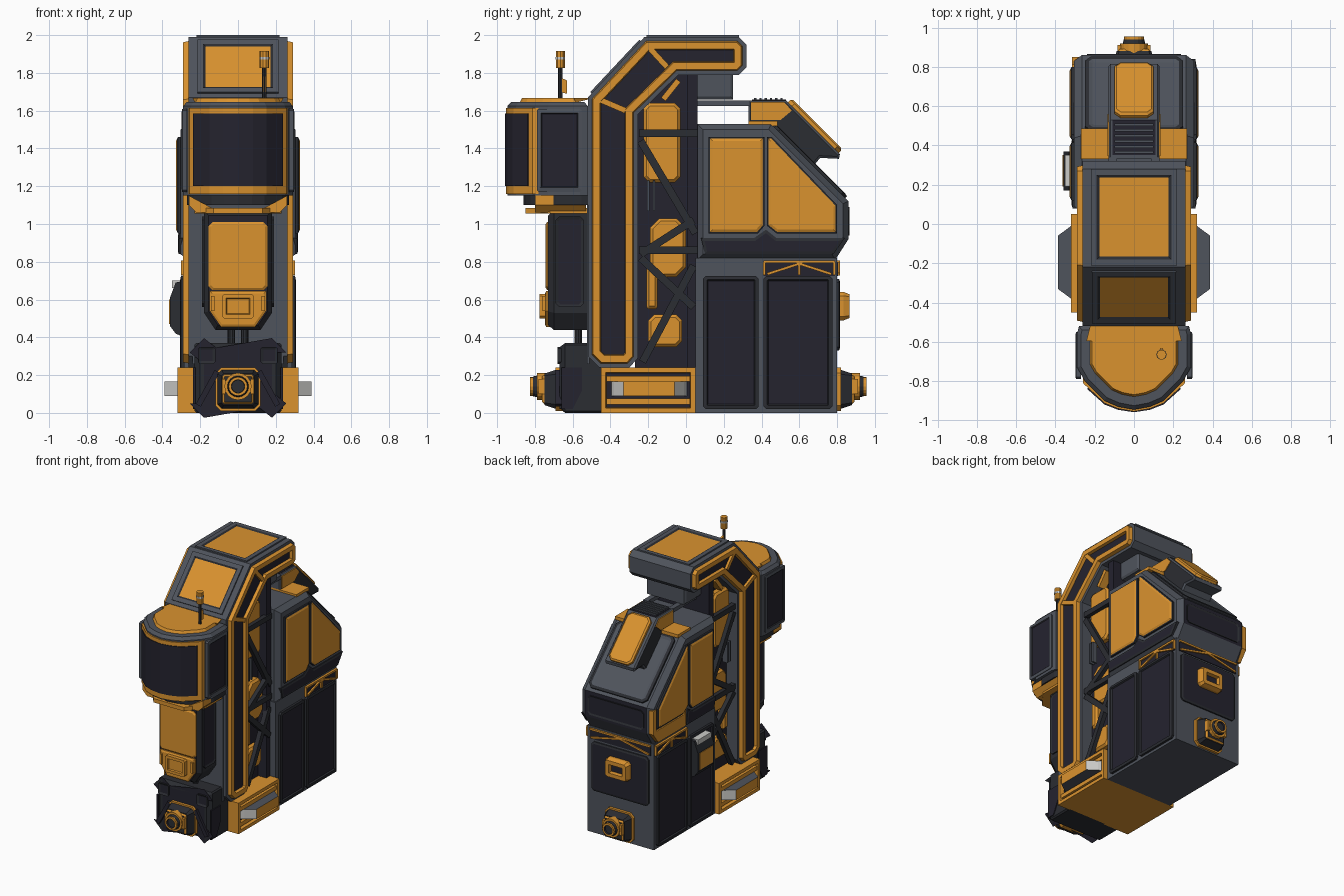
import bpy, bmesh, math
from mathutils import Vector

if "Cube" in bpy.data.objects:
    bpy.data.objects.remove(bpy.data.objects["Cube"])

def material(name, rgb):
    m = bpy.data.materials.new(name)
    m.diffuse_color = (*rgb, 1)
    m.use_nodes = True
    m.node_tree.nodes["Principled BSDF"].inputs["Base Color"].default_value = m.diffuse_color
    return m

O = material("orange", (0.70, 0.29, 0.028))
G = material("steel grey", (0.078, 0.088, 0.108))
D = material("dark navy", (0.018, 0.017, 0.028))
K = material("charcoal", (0.024, 0.026, 0.032))
W = material("light grey", (0.60, 0.60, 0.58))

# drawing planes: (u, v); extrusion runs along u x v
PLANES = {"side": ((0, 1, 0), (0, 0, 1)), "left": ((0, -1, 0), (0, 0, 1)),
          "front": ((1, 0, 0), (0, 0, 1)), "back": ((-1, 0, 0), (0, 0, 1)),
          "top": ((1, 0, 0), (0, 1, 0))}

def solid(name, pts, plane, d0, d1, mat, insets=(), mirror=False, o=(0, 0, 0), paint=None):
    """Extrude a 2D outline; each inset (thickness, depth, material) reworks the outer cap."""
    u, v = (Vector(a).normalized() for a in (PLANES[plane] if isinstance(plane, str) else plane))
    n, o = u.cross(v), Vector(o)
    area = sum(p[0] * q[1] - q[0] * p[1] for p, q in zip(pts, pts[1:] + pts[:1]))
    if area < 0:
        pts = pts[::-1]
    mats = [mat]
    def idx(m):
        if m not in mats:
            mats.append(m)
        return mats.index(m)
    bm = bmesh.new()
    lo, hi = ([bm.verts.new(o + u * p[0] + v * p[1] + n * d) for p in pts] for d in (d0, d1))
    bm.faces.new(lo[::-1])
    cap = bm.faces.new(hi)
    for i in range(len(pts)):
        j = (i + 1) % len(pts)
        bm.faces.new((lo[i], lo[j], hi[j], hi[i]))
    bm.normal_update()
    if paint:
        for f in bm.faces:
            f.material_index = idx(paint(f.normal))
    for t, d, m in insets:
        bmesh.ops.inset_individual(bm, faces=[cap], thickness=t, depth=d, use_even_offset=True)
        cap.material_index = idx(m)
        bm.normal_update()
    me = bpy.data.meshes.new(name)
    bm.to_mesh(me)
    bm.free()
    for m in mats:
        me.materials.append(m)
    ob = bpy.data.objects.new(name, me)
    bpy.context.collection.objects.link(ob)
    if mirror:
        ob.modifiers.new("mirror", "MIRROR").use_mirror_merge = False
    return ob

def rect(a, b, c, d, k=0):
    if not k:
        return [(a, c), (b, c), (b, d), (a, d)]
    return [(a + k, c), (b - k, c), (b, c + k), (b, d - k), (b - k, d), (a + k, d), (a, d - k), (a, c + k)]

def ngon(cx, cy, r, n=16):
    return [(cx + r * math.cos(2 * math.pi * i / n), cy + r * math.sin(2 * math.pi * i / n)) for i in range(n)]

def bar(name, p, q, w, plane, d0, d1, mat, mirror=True):
    p, q = Vector(p), Vector(q)
    s = (q - p).normalized() * w / 2
    s = Vector((-s.y, s.x))
    return solid(name, [tuple(p - s), tuple(q - s), tuple(q + s), tuple(p + s)], plane, d0, d1, mat, mirror=mirror)

def sym(half):
    return half + [(-x, y) for x, y in half[::-1] if x]

# foot block with recessed sides and bumpers
solid("foot_block", rect(-.45, .05, 0, .24), "side", 0, .32, O, [(.025, 0, O), (.004, -.03, D)], True)
for z in (.045, .165):
    solid("foot_rail", rect(-.42, .02, z, z + .03), "side", .28, .315, O, mirror=True)
solid("foot_bumper", [(.28, -.40), (.32, -.38), (.388, -.33), (.388, -.06), (.32, -.01), (.28, .01)], "top",
      .09, .165, G, mirror=True,
      paint=lambda n: W if abs(n.y) > .4 else O if n.x > .9 else G)

# front skirt
solid("front_skirt", rect(-.23, .23, 0, .37, .01), "front", .44, .64, K, [(.03, .03, K), (.02, 0, D)])
solid("skirt_side_plate", [(-.66, .02), (-.60, .02), (-.55, .12), (-.55, .24), (-.66, .24)], "side", .225, .237, D, mirror=True)
solid("skirt_upper_panel", rect(.12, .21, .26, .35, .01), "front", .66, .68, K, [(.015, -.008, D)], True)
bar("skirt_brace", (.21, .04), (.11, .22), .03, "front", .66, .69, D)

# pipe connectors, front and back
for plane, d in (("front", .67), ("back", .80)):
    solid("connector_base", rect(-.12, .12, .01, .24, .03), plane, d - .03, d + .02, O,
          [(.012, 0, K), (.02, .06, K), (.006, 0, O), (.01, .012, K)])
    solid("connector_ring", ngon(0, .14, .072), plane, d + .07, d + .12, O, [(.015, 0, K), (.004, .02, K)])
    solid("connector_nozzle", ngon(0, .14, .05), plane, d + .1, d + .155, O, [(.014, 0, D), (.003, -.03, D)])
    for x in (-.085, .065):
        solid("connector_lug", rect(x, x + .02, .10, .18), plane, d + .06, d + .11, O)

# lower rear body
solid("lower_body", rect(.05, .80, 0, .82), "side", 0, .285, G, mirror=True)
for a, b in ((.09, .385), (.41, .775)):
    solid("lower_side_panel", rect(a, b, .02, .725, .015), "side", .28, .302, K, [(.02, .004, K), (.006, -.01, D)], True)
solid("rear_panel", rect(-.245, .245, .33, .71, .02), "back", .79, .81, K, [(.015, .005, D)])
solid("rear_hatch_handle", rect(-.10, .10, .49, .64, .02), "back", .81, .835, O, [(.012, .03, O), (.03, 0, O), (.004, -.03, D)])

# left side vent with light lid
solid("left_vent", [(.285, .40), (.33, .42), (.36, .46), (.36, .61), (.33, .69), (.285, .70)],
      ((-1, 0, 0), (0, 0, 1)), .17, .37, K)
solid("left_vent_lid", rect(-.35, -.30, .19, .35), "top", .66, .70, W)
solid("left_vent_face", rect(-.35, -.19, .47, .60), "left", .355, .364, O)

# truss band below upper hull
solid("truss_recess", rect(.41, .79, .725, .80), "side", .28, .29, D, mirror=True)
solid("rear_truss_recess", rect(-.26, .26, .725, .80), "back", .79, .806, D)
for p, q in (((.41, .80), (.79, .80)), ((.43, .735), (.60, .79)), ((.60, .79), (.77, .735)), ((.415, .73), (.415, .8)),
             ((.60, .73), (.60, .8)), ((.785, .73), (.785, .8))):
    bar("truss_strut", p, q, .014, "side", .285, .302, O)
for p, q in (((-.26, .80), (.26, .80)), ((-.25, .735), (0, .79)), ((0, .79), (.25, .735))):
    bar("rear_truss_strut", p, q, .014, "back", .80, .815, O, False)

# upper rear hull
hull = [(.06, .81), (.06, 1.53), (.45, 1.53), (.86, 1.12), (.86, .92), (.79, .81)]
solid("upper_hull", hull, "side", 0, .265, G, [(.03, .04, G)], True, paint=lambda n: D if n.y > .95 else G)
A = [(.12, 1.46), (.415, 1.46), (.415, .99), (.38, .95), (.12, .95)]
B = [(.43, 1.46), (.455, 1.46), (.80, 1.10), (.80, .95), (.48, .95), (.43, .99)]
for i, p in enumerate((A, B)):
    solid("hull_side_panel", p, "side", .295, .318, K, [(.008, .004, O), (.012, .006, O)], True)
low = [(.10, .84), (.08, .925), (.36, .925), (.423, .97), (.48, .925), (.84, .925), (.78, .84)]
solid("hull_lower_right_panel", low, "side", .27, .312, K, [(.015, .005, D)])
solid("hull_lower_left_front", [(-.10, .84), (-.08, .925), (-.36, .925), (-.42, .96), (-.44, .84)], "left", .27, .312, K, [(.012, .005, D)])
solid("hull_lower_left_rear", [(-.45, .84), (-.45, .96), (-.48, .935), (-.81, .935), (-.81, 1.1), (-.85, 1.1), (-.85, .92), (-.79, .84)],
      "left", .27, .315, O)
solid("hull_rear_band", rect(-.24, .24, .94, 1.09, .02), "back", .855, .866, K, [(.012, -.005, D)])
slope = ((-1, 0, 0), (0, -1, 1))
solid("hull_slope_frame", rect(-.25, .25, -.265, .265, .03), slope, -.01, .014, K, [(.02, .004, G), (.02, -.006, G)], o=(0, .655, 1.325))
solid("hull_roof_band", rect(-.27, .27, .33, .485), "top", 1.52, 1.545, O)

# rear hood with vent
solid("hood", [(.33, 1.5), (.33, 1.655), (.53, 1.655), (.815, 1.37), (.81, 1.345), (.71, 1.35), (.67, 1.30), (.5, 1.45)],
      "side", 0, .12, G, [(.012, .01, K)], True)
solid("hood_side_plate", [(.345, 1.55), (.345, 1.645), (.52, 1.645), (.56, 1.60), (.50, 1.55)], "side", .125, .136, O, mirror=True)
solid("hood_slope_panel", rect(-.10, .10, -.19, .19, .03), slope, 0, .018, O, [(.012, .01, O)], o=(0, .675, 1.51))
solid("hood_vent", rect(-.11, .11, .35, .53), "top", 1.65, 1.658, D)
for i in range(6):
    solid("vent_slat", rect(-.10, .10, .36 + i * .028, .372 + i * .028), "top", 1.655, 1.668, G)

# rails bridging core and hood
solid("bridge_rail", rect(.02, .34, 1.625, 1.655), "side", .09, .13, G, mirror=True)
solid("arch_underbox", rect(.03, .25, 1.66, 1.81), "side", 0, .16, G, [(.015, .01, G)], True)

# central core with tanks and truss
solid("core", rect(-.27, .06, .22, 1.80), "side", 0, .17, D, mirror=True)
for r in ((-.225, -.03, 1.22, 1.64, .03), (-.19, 0, .72, 1.03, .05), (-.20, -.02, .35, .52, .03), (-.21, -.15, .55, .77, .01)):
    solid("core_tank", rect(*r), "side", .16, .205, O, [(.015, .015, O)], True)
solid("core_post", rect(.005, .06, .24, 1.80), "side", .16, .24, D, mirror=True)
for p, q in (((-.25, 1.48), (.06, 1.48)), ((-.25, .86), (.06, .86)), ((-.24, 1.44), (.05, .95)), ((-.24, .84), (.04, 1.02)),
             ((-.23, .27), (.04, .78)), ((-.24, .82), (.04, .56))):
    bar("core_truss", p, q, .04, "side", .215, .25, K)
bar("core_top_brace", (-.12, 1.66), (-.04, 1.76), .03, "side", .16, .23, O)
for y in (-.20, -.17):
    bar("core_cable", (y, 1.07), (y, 1.23), .012, "side", .2, .24, G)

# arch: tall hooked spine
arch = [(-.52, .30), (-.52, 1.67), (-.22, 1.99), (.28, 1.99), (.32, 1.95), (.32, 1.83), (.28, 1.79), (-.04, 1.79),
        (-.255, 1.58), (-.255, .29), (-.30, .24), (-.46, .24)]
solid("arch", arch, "side", 0, .262, G, [(.022, 0, O), (.006, .028, O), (.036, 0, O), (.005, -.022, D)], True)
for p, q in (((-.46, 1.66), (-.32, 1.60)), ((-.21, 1.95), (-.10, 1.83))):
    bar("arch_joint", p, q, .03, "side", .26, .287, O)
front_slope = ((1, 0, 0), (0, .30, .32))
solid("arch_slope_panel", rect(-.215, .215, -.19, .19), front_slope, -.01, .01, G, [(.03, 0, K), (.012, -.006, O)], o=(0, -.37, 1.83))
solid("arch_top_panel", rect(-.22, .22, -.21, .28), "top", 1.98, 2.0, G, [(.03, 0, K), (.014, -.007, O)])
for d0, d1 in ((-.52, -.50),):
    solid("spine_front", rect(-.24, .24, .26, 1.10), "front", .51, .525, G)

# head pod: faceted drum
pod = [(0, -.945), (.08, -.93), (.15, -.90), (.25, -.80), (.29, -.73), (.29, -.56), (.28, -.52)]
solid("head_pod", sym(pod), "top", 1.15, 1.625, G, [(.02, .022, G), (.045, 0, O), (.01, .02, O)])
shell = [(0, -.954), (.08, -.94), (.15, -.912), (.258, -.812), (.262, -.77)]
solid("pod_window_frame", sym(shell), "top", 1.16, 1.615, O)
glass = [(0, -.958), (.08, -.946), (.15, -.919), (.238, -.84), (.22, -.80)]
solid("pod_window", sym(glass), "top", 1.20, 1.585, D)
solid("pod_side_window", rect(-.79, -.55, 1.17, 1.61, .01), "side", .27, .295, G, [(.022, .004, K), (.006, -.006, D)], True)
solid("pod_collar", sym([(x * .93, -.52 + (y + .52) * .80) for x, y in pod]), "top", 1.10, 1.16, K)
solid("pod_collar_bracket", [(.13, 1.08), (.26, 1.15), (.26, 1.10), (.22, 1.06), (.13, 1.06)], "front", .53, .80, O, mirror=True)
solid("pod_collar_lip", sym([(0, -.85), (.13, -.85), (.23, -.72), (.23, -.52)]), "top", 1.055, 1.085, O)

# lower front pod
solid("front_pod", [(-.18, 1.07), (.18, 1.07), (.18, .53), (.12, .44), (-.12, .44), (-.18, .53)], "front", .5, .70, K, [(.025, .03, D)])
solid("front_pod_side", rect(-.69, -.54, .56, 1.04, .02), "side", .175, .19, K, [(.015, -.006, D)], True)
solid("front_pod_panel", rect(-.155, .155, .65, 1.01, .02), "front", .72, .735, O, [(.012, .008, O)])
solid("front_pod_box", [(-.15, .645), (.15, .645), (.15, .54), (.09, .455), (-.09, .455), (-.15, .54)], "front", .72, .74, O, [(.012, .006, O)])
solid("front_pod_handle", rect(-.085, .085, .50, .63, .012), "front", .74, .775, O, [(.022, 0, O), (.004, -.012, O)])
solid("front_pod_clip", rect(.125, .142, .54, .62), "front", .735, .76, O, mirror=True)
for x in (-.035, .035):
    solid("pod_pipe", ngon(x, -.57, .02, 10), "top", .36, .46, K)

# antenna
solid("antenna_pole", ngon(.14, -.665, .012, 8), "top", 1.66, 1.84, K)
solid("antenna_fin", [(-.675, 1.70), (-.675, 1.78), (-.63, 1.76), (-.63, 1.69)], "side", .133, .147, O)
solid("antenna_tip", ngon(.14, -.665, .025, 10), "top", 1.825, 1.915, O)
solid("antenna_band", ngon(.14, -.665, .027, 10), "top", 1.87, 1.885, W)
